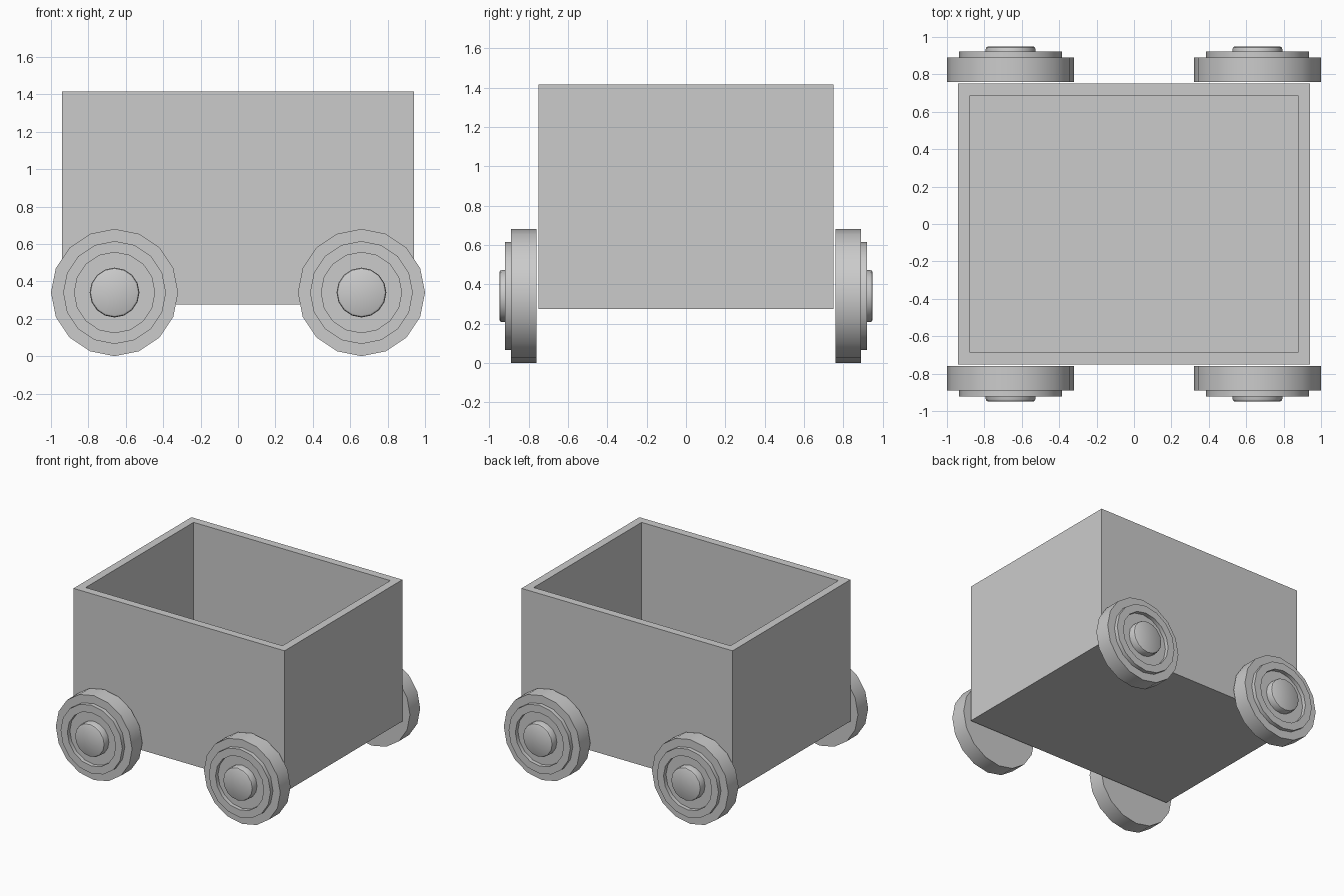
import bpy, bmesh
from math import sin, cos, pi, radians

if "Cube" in bpy.data.objects:
    bpy.data.objects.remove(bpy.data.objects["Cube"])

HALF_X, HALF_Y, Z0, Z1, WALL = 0.94, 0.75, 0.275, 1.415, 0.09
WHEEL_X, WHEEL_Z, SIDES = 0.66, 0.34, 16


def finish(name, bm):
    bmesh.ops.remove_doubles(bm, verts=bm.verts, dist=1e-5)
    bmesh.ops.recalc_face_normals(bm, faces=bm.faces)
    mesh = bpy.data.meshes.new(name)
    bm.to_mesh(mesh)
    bm.free()
    obj = bpy.data.objects.new(name, mesh)
    bpy.context.collection.objects.link(obj)
    return obj


def lathe(name, profile, x, side):
    """Turn a (radius, distance from centre) profile round a wheel axis along y."""
    bm = bmesh.new()
    rings = []
    for r, y in profile:
        angles = [2 * pi * i / SIDES for i in range(SIDES)]
        rings.append([bm.verts.new((x + r * cos(a), side * y, WHEEL_Z + r * sin(a)))
                      for a in angles])
    for a, b in zip(rings, rings[1:]):
        for i in range(SIDES):
            j = (i + 1) % SIDES
            bm.faces.new((a[i], a[j], b[j], b[i]))
    bm.faces.new(rings[0])
    bm.faces.new(rings[-1])
    obj = finish(name, bm)
    bpy.ops.object.select_all(action='DESELECT')
    obj.select_set(True)
    bpy.context.view_layer.objects.active = obj
    bpy.ops.object.shade_smooth_by_angle(angle=radians(30))
    return obj


# Open box: inset the top face for the rim, then push the inside down
bm = bmesh.new()
bmesh.ops.create_cube(bm, size=1)
for v in bm.verts:
    v.co = (v.co.x * 2 * HALF_X, v.co.y * 2 * HALF_Y, Z1 if v.co.z > 0 else Z0)
bm.normal_update()
top = max(bm.faces, key=lambda f: f.calc_center_median().z)
bmesh.ops.inset_region(bm, faces=[top], thickness=WALL)
inner = bmesh.ops.extrude_face_region(bm, geom=[top])['geom']
bmesh.ops.translate(bm, vec=(0, 0, Z0 + WALL - Z1),
                    verts=[g for g in inner if isinstance(g, bmesh.types.BMVert)])
if top.is_valid:
    bmesh.ops.delete(bm, geom=[top], context='FACES_ONLY')
finish("cart_box", bm)

# Wheels with a raised ring, and rounded hub caps
wheel = [(0.34, 0.76), (0.34, 0.89), (0.275, 0.89), (0.275, 0.922),
         (0.215, 0.922), (0.215, 0.89)]
hub = [(0.133, 0.88), (0.133, 0.935), (0.129, 0.945), (0.12, 0.95)]
for side, side_name in ((-1, "front"), (1, "back")):
    for sx, end_name in ((-1, "left"), (1, "right")):
        lathe(f"{side_name}_{end_name}_wheel", wheel, sx * WHEEL_X, side)
        lathe(f"{side_name}_{end_name}_hub", hub, sx * WHEEL_X, side)
